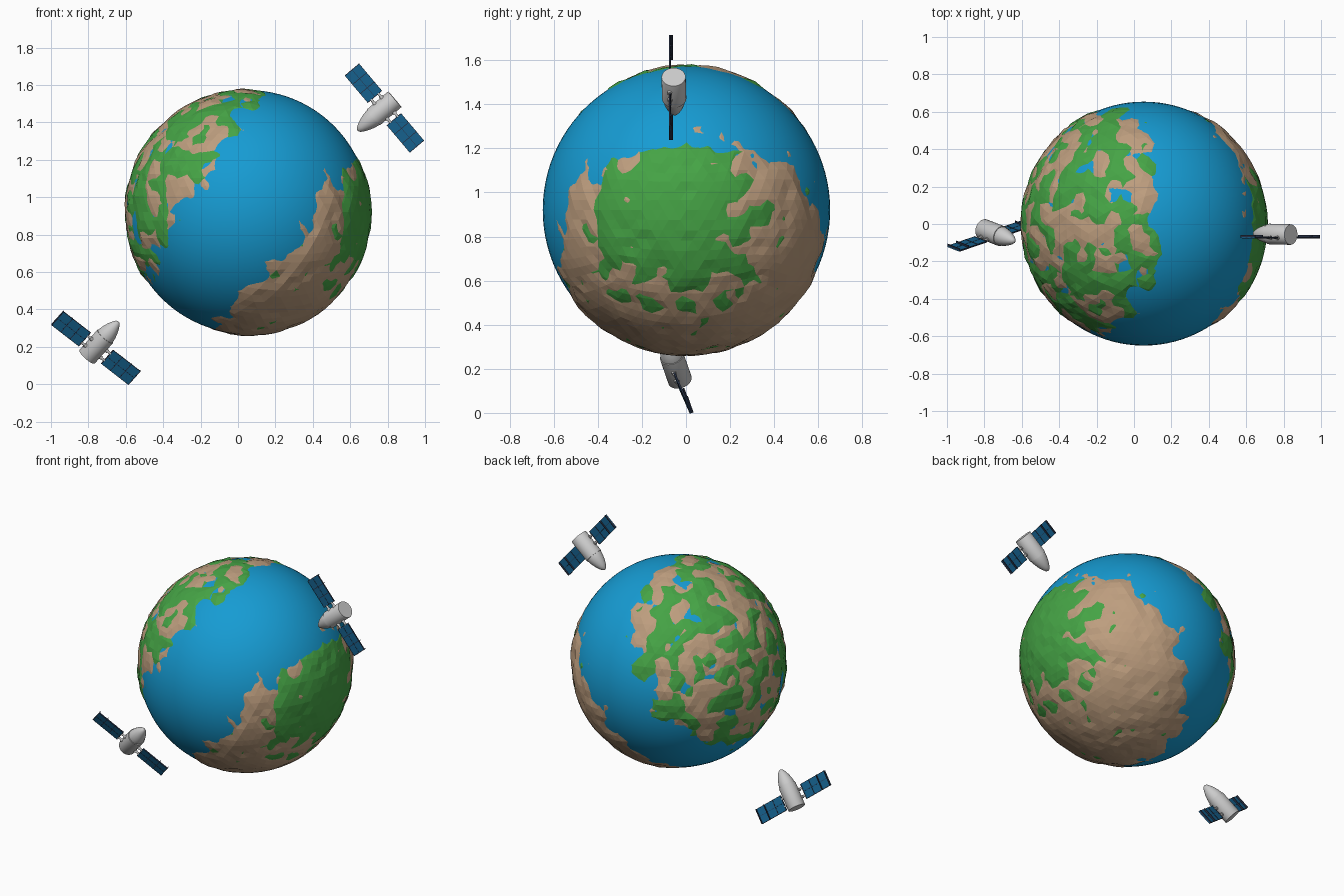
import bpy, bmesh, math, random
from mathutils import Vector, Matrix, noise

if "Cube" in bpy.data.objects:
    bpy.data.objects.remove(bpy.data.objects["Cube"])

random.seed(4)
CENTRE = Vector((0.052, 0.002, 0.921))
SEA_R = 0.652


def mat(name, rgb):
    m = bpy.data.materials.new(name)
    m.diffuse_color = (*rgb, 1)
    m.use_nodes = True
    m.node_tree.nodes["Principled BSDF"].inputs["Base Color"].default_value = m.diffuse_color
    return m


SEA = mat("sea_blue", (0.008, 0.33, 0.65))
GREEN = mat("land_green", (0.06, 0.37, 0.06))
SAND = mat("land_sand", (0.51, 0.34, 0.21))
PANEL = mat("panel_blue", (0.008, 0.12, 0.27))
DARK = mat("frame_dark", (0.02, 0.03, 0.06))


def make(name, bm, material=None, matrix=Matrix(), smooth=False):
    me = bpy.data.meshes.new(name)
    bm.to_mesh(me)
    bm.free()
    ob = bpy.data.objects.new(name, me)
    bpy.context.collection.objects.link(ob)
    ob.matrix_world = matrix
    if material:
        me.materials.append(material)
    if smooth:
        bpy.ops.object.select_all(action='DESELECT')
        ob.select_set(True)
        bpy.context.view_layer.objects.active = ob
        bpy.ops.object.shade_smooth_by_angle(angle=math.radians(35))
    return ob


# Ocean: smooth ball
bm = bmesh.new()
bmesh.ops.create_uvsphere(bm, u_segments=96, v_segments=48, radius=SEA_R)
make("ocean", bm, SEA, Matrix.Translation(CENTRE), True)

# Land: two faceted noisy shells that poke through the ocean
SOUTH = Vector((0.79, 0.06, -0.61)).normalized()
NORTH = Vector((-0.85, 0.08, 0.50)).normalized()
GREEN_SPOT = Vector((0.97, -0.03, -0.08)).normalized()
EDGE = math.cos(math.radians(63))


def height(d, offset, is_green):
    south, north = d.dot(SOUTH) - EDGE, d.dot(NORTH) - EDGE
    n = noise.noise(d * 6.5 + offset) + 0.5 * noise.noise(d * 14 + offset)
    if south > north:
        h = max(-0.03, min(south * 0.06, 0.006))
        spot = d.dot(GREEN_SPOT)
        bias = max(-0.004, min(0.006, (spot - 0.8) * 0.03))
        h += bias if is_green else -bias * 1.2 + 0.001
    else:
        h = max(-0.03, min(north * 0.05, 0.003)) + (0.0005 if is_green else 0)
    return max(-0.012, min(0.012, h + 0.012 * n + random.uniform(-0.002, 0.002)))


def land(name, material, offset, is_green):
    bm = bmesh.new()
    bmesh.ops.create_icosphere(bm, subdivisions=5, radius=1)
    for v in bm.verts:
        d = v.co.normalized()
        v.co = d * (SEA_R + height(d, offset, is_green))
    hidden = [f for f in bm.faces if all(v.co.length < SEA_R for v in f.verts)]
    bmesh.ops.delete(bm, geom=hidden, context='FACES')
    make(name, bm, material, Matrix.Translation(CENTRE))


land("green_land", GREEN, Vector((3.1, 7.7, 1.3)), True)
land("sand_land", SAND, Vector((11.4, 2.2, 5.9)), False)


# Helpers for the satellites
def box(bm, lo, hi):
    lo, hi = Vector(lo), Vector(hi)
    m = Matrix.Translation((lo + hi) / 2) @ Matrix.Diagonal((*(hi - lo), 1))
    bmesh.ops.create_cube(bm, size=1, matrix=m)


def rod(bm, x0, x1, y, z, r):
    m = Matrix.Translation(((x0 + x1) / 2, y, z)) @ Matrix.Rotation(math.pi / 2, 4, 'Y')
    bmesh.ops.create_cone(bm, cap_ends=True, segments=12, radius1=r, radius2=r,
                          depth=abs(x1 - x0), matrix=m)


def lathe(profile, seg=32):
    bm = bmesh.new()
    vs = [bm.verts.new((r, 0, z)) for r, z in profile]
    es = [bm.edges.new(p) for p in zip(vs, vs[1:])]
    bmesh.ops.spin(bm, geom=vs + es, cent=(0, 0, 0), axis=(0, 0, 1),
                   angle=2 * math.pi, steps=seg)
    bmesh.ops.remove_doubles(bm, verts=bm.verts, dist=1e-5)
    bmesh.ops.recalc_face_normals(bm, faces=bm.faces)
    return bm


BODY = [(0, -0.073), (0.054, -0.073), (0.055, -0.071), (0.055, 0.078), (0, 0.078)]
NOSE = [(0, 0.078), (0.051, 0.078), (0.051, 0.084), (0.046, 0.110), (0.037, 0.138),
        (0.026, 0.162), (0.015, 0.180), (0.007, 0.186), (0, 0.188)]


# Satellite: local z points to the nose, local x along the wings
def satellite(tag, origin, nose_dir, wing_dir):
    x = Vector(wing_dir).normalized()
    z = Vector(nose_dir)
    z = (z - x * z.dot(x)).normalized()
    m = Matrix((x, z.cross(x), z)).transposed().to_4x4()
    m.translation = origin
    make(tag + "_body", lathe(BODY), None, m, True)
    make(tag + "_nose", lathe(NOSE), None, m, True)

    panels, frame, struts = bmesh.new(), bmesh.new(), bmesh.new()
    y = -0.018
    for s in (-1, 1):
        def span(a, b):
            return min(s * a, s * b), max(s * a, s * b)
        a, b = span(0.078, 0.270)
        box(panels, (a, y - 0.003, -0.049), (b, y + 0.003, 0.049))
        # cross ribs and long centre rib
        for c in (0.080, 0.142, 0.206, 0.268):
            a, b = span(c - 0.002, c + 0.002)
            deep = 0.014 if c > 0.2 else 0.005
            box(frame, (a, y - 0.004, -0.050), (b, y + deep, 0.050))
        a, b = span(0.080, 0.268)
        for w in (-0.049, 0, 0.049):
            box(frame, (a, y - 0.004, w - 0.001), (b, y + 0.004, w + 0.001))
        # paired struts with collars
        for w in (-0.025, 0.025):
            rod(struts, s * 0.040, s * 0.082, y, w, 0.007)
            rod(struts, s * 0.045, s * 0.060, y, w, 0.011)
    make(tag + "_solar_panels", panels, PANEL, m)
    make(tag + "_panel_frames", frame, DARK, m)
    make(tag + "_struts", struts, None, m, True)


satellite("upper_satellite", (0.783, -0.055, 1.477), (-0.745, 0.02, -0.667), (-0.645, 0, 0.764))
satellite("lower_satellite", (-0.760, -0.045, 0.200), (0.573, -0.275, 0.775), (0.763, 0.26, -0.592))
